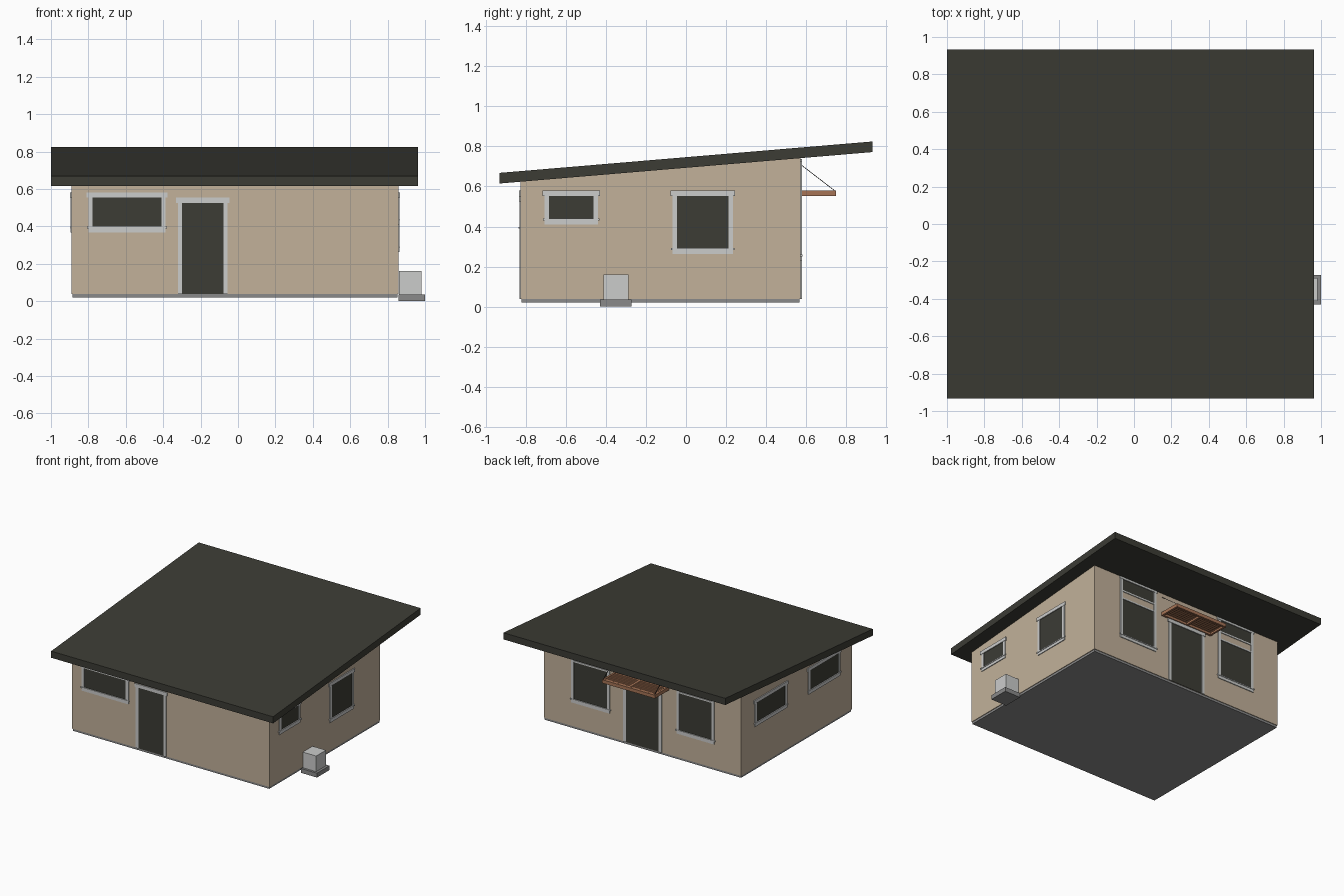
import bpy, bmesh
from mathutils import Vector

if "Cube" in bpy.data.objects:
    bpy.data.objects.remove(bpy.data.objects["Cube"])


def lin(c):
    c /= 255
    return c / 12.92 if c <= 0.04045 else ((c + 0.055) / 1.055) ** 2.4


def material(name, r, g, b):
    m = bpy.data.materials.new(name)
    m.diffuse_color = (lin(r), lin(g), lin(b), 1)
    m.use_nodes = True
    m.node_tree.nodes["Principled BSDF"].inputs["Base Color"].default_value = m.diffuse_color
    return m


TAN = material("tan_stucco", 194, 177, 154)
DARK = material("dark_charcoal", 60, 60, 53)
TRIM = material("light_grey_trim", 203, 204, 203)
GREY = material("concrete_grey", 138, 138, 138)
WOOD = material("warm_wood", 166, 116, 86)
BLACK = material("black_cable", 25, 25, 25)


def finish(name, bm, mat):
    bmesh.ops.recalc_face_normals(bm, faces=bm.faces)
    me = bpy.data.meshes.new(name)
    bm.to_mesh(me)
    bm.free()
    me.materials.append(mat)
    ob = bpy.data.objects.new(name, me)
    bpy.context.collection.objects.link(ob)
    return ob


def box(name, x0, x1, y0, y1, z0, z1, mat):
    bm = bmesh.new()
    bmesh.ops.create_cube(bm, size=1)
    for v in bm.verts:
        v.co = Vector((x1 if v.co.x > 0 else x0,
                       y1 if v.co.y > 0 else y0,
                       z1 if v.co.z > 0 else z0))
    return finish(name, bm, mat)


def extrude_x(name, profile, x0, x1, mat):
    """Solid from a (y, z) profile pulled along x."""
    bm = bmesh.new()
    f = bm.faces.new([bm.verts.new((x0, y, z)) for y, z in profile])
    r = bmesh.ops.extrude_face_region(bm, geom=[f])
    moved = [g for g in r["geom"] if isinstance(g, bmesh.types.BMVert)]
    bmesh.ops.translate(bm, verts=moved, vec=(x1 - x0, 0, 0))
    return finish(name, bm, mat)


# Main body dimensions
XL, XR, YF, YB = -0.89, 0.857, -0.827, 0.573


def underside(y):
    return 0.615 + (y + 0.932) * 0.157 / 1.864


extrude_x("walls", [(YF, 0.038), (YB, 0.038), (YB, underside(YB)), (YF, underside(YF))], XL, XR, TAN)
extrude_x("roof", [(-0.932, 0.615), (0.932, 0.772), (0.932, 0.825), (-0.932, 0.668)], -1.0, 0.963, DARK)
box("floor_slab", XL + 0.005, XR - 0.005, YF + 0.005, YB - 0.005, 0.02, 0.038, GREY)


def plate(name, side, u0, u1, z0, z1, depth, mat):
    """Thin plate on one wall, u measured along that wall."""
    if side == "front":
        return box(name, u0, u1, YF - depth, YF + 0.002, z0, z1, mat)
    if side == "back":
        return box(name, u0, u1, YB - 0.002, YB + depth, z0, z1, mat)
    if side == "right":
        return box(name, XR - 0.002, XR + depth, u0, u1, z0, z1, mat)
    return box(name, XL - depth, XL + 0.002, u0, u1, z0, z1, mat)


def opening(name, side, u0, u1, z0, z1, door=False):
    """Glass with jambs, wider header and, on windows, a sill with apron."""
    w, h = 0.023, 0.027
    plate(name + "_glass", side, u0 + w, u1 - w, z0 if door else z0 + h, z1 - h, 0.0015, DARK)
    plate(name + "_jamb_a", side, u0, u0 + w, z0, z1 - h, 0.006, TRIM)
    plate(name + "_jamb_b", side, u1 - w, u1, z0, z1 - h, 0.006, TRIM)
    plate(name + "_header", side, u0 - 0.01, u1 + 0.01, z1 - h, z1, 0.008, TRIM)
    if not door:
        plate(name + "_apron", side, u0 + w, u1 - w, z0, z0 + h - 0.006, 0.006, TRIM)
        plate(name + "_sill", side, u0 - 0.008, u1 + 0.008, z0 + h - 0.006, z0 + h + 0.003, 0.0095, TRIM)


# Doors and windows
opening("front_door", "front", -0.322, -0.055, 0.038, 0.553, True)
opening("back_door", "back", -0.187, 0.15, 0.038, 0.553, True)
opening("front_window", "front", -0.8, -0.387, 0.368, 0.58)
opening("right_small_window", "right", -0.708, -0.44, 0.41, 0.58)
opening("right_large_window", "right", -0.068, 0.235, 0.262, 0.58)
opening("left_window_1", "left", 0.0, 0.407, 0.368, 0.58)
opening("left_window_2", "left", -0.675, -0.27, 0.368, 0.58)

# Tall back windows with a transom pane up to the eave
for i, (a, b) in enumerate(((0.272, 0.612), (-0.655, -0.32))):
    n = "back_window_%d" % (i + 1)
    plate(n + "_glass", "back", a + 0.023, b - 0.023, 0.255, 0.555, 0.0015, DARK)
    plate(n + "_transom", "back", a + 0.023, b - 0.023, 0.63, 0.725, 0.0015, DARK)
    plate(n + "_jamb_a", "back", a, a + 0.023, 0.228, 0.73, 0.006, TRIM)
    plate(n + "_jamb_b", "back", b - 0.023, b, 0.228, 0.73, 0.006, TRIM)
    plate(n + "_apron", "back", a + 0.023, b - 0.023, 0.228, 0.25, 0.006, TRIM)
    plate(n + "_sill", "back", a - 0.008, b + 0.008, 0.25, 0.259, 0.0095, TRIM)
    plate(n + "_rail", "back", a + 0.023, b - 0.023, 0.555, 0.567, 0.006, TRIM)
    plate(n + "_transom_rail", "back", a + 0.023, b - 0.023, 0.618, 0.63, 0.006, TRIM)
    plate(n + "_transom_head", "back", a - 0.008, b + 0.008, 0.722, 0.738, 0.008, TRIM)

# Slatted wooden awning over the back door
AX0, AX1, AY1, AZ0, AZ1 = -0.25, 0.22, 0.75, 0.553, 0.58
box("awning_front_beam", AX0, AX1, AY1 - 0.016, AY1, AZ0, AZ1, WOOD)
box("awning_wall_beam", AX0, AX1, YB, YB + 0.016, AZ0, AZ1, WOOD)
mid = (AX0 + AX1) / 2
for i, x in enumerate((AX0, mid - 0.008, AX1 - 0.016)):
    box("awning_rafter_%d" % i, x, x + 0.016, YB + 0.016, AY1 - 0.016, AZ0, AZ1, WOOD)
step = (AY1 - YB - 0.032) / 7
for i in range(7):
    y = YB + 0.016 + step * i
    box("awning_slat_%d" % i, AX0 + 0.016, AX1 - 0.016, y + 0.004, y + step - 0.004, AZ1 - 0.012, AZ1 - 0.002, WOOD)

# Awning cables
for i, x in enumerate((AX0 + 0.008, AX1 - 0.008)):
    extrude_x("awning_cable_%d" % i, [(YB, 0.708), (AY1 - 0.008, 0.578), (AY1 - 0.008, 0.582), (YB, 0.712)],
              x - 0.002, x + 0.002, BLACK)

# Outdoor cooling unit on its pad
box("cooler_pad", 0.859, 1.0, -0.43, -0.272, 0.0, 0.035, GREY)
box("cooler_unit", 0.862, 0.98, -0.412, -0.288, 0.035, 0.16, TRIM)
